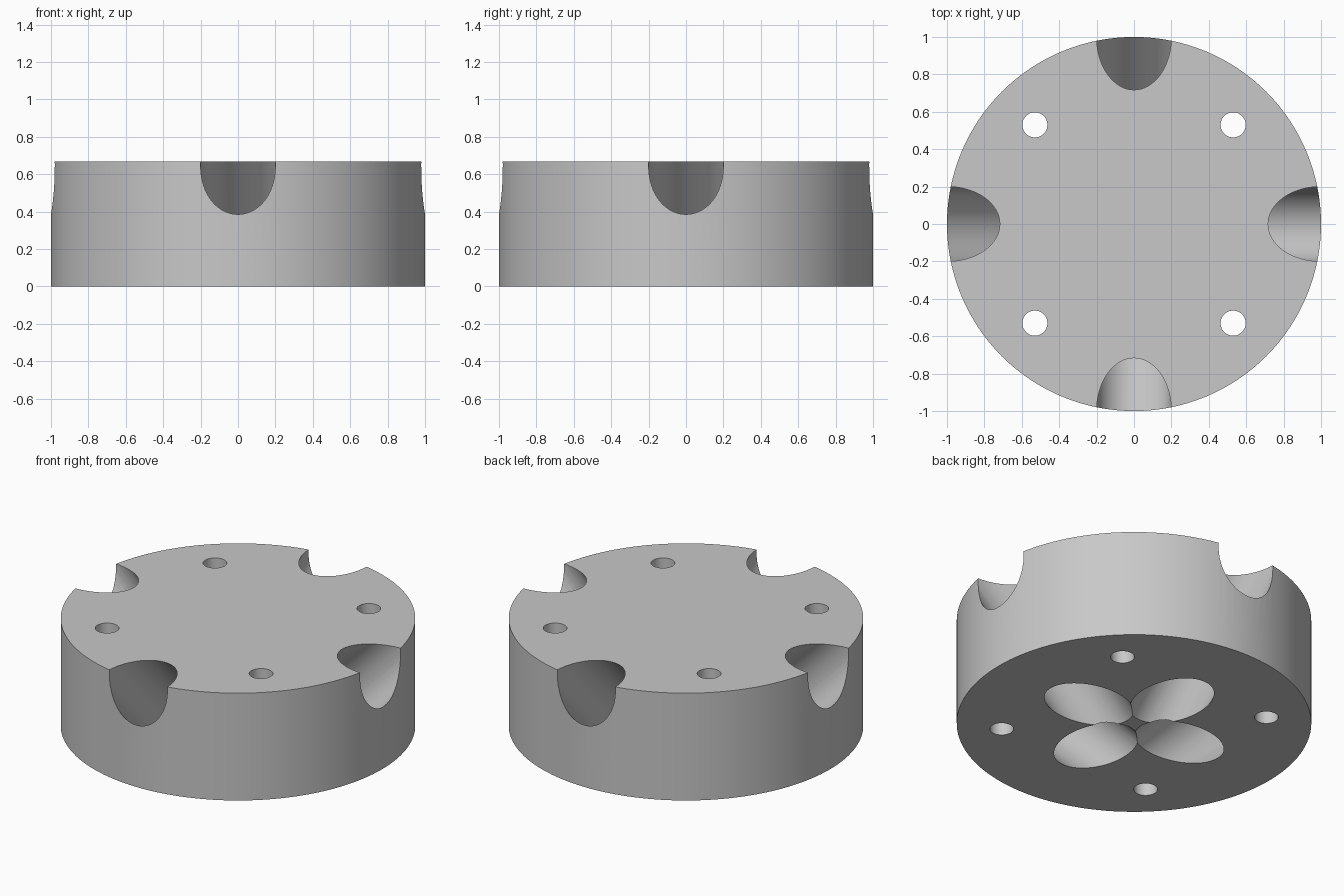
import bpy
import math
from mathutils import Vector, Matrix

HEIGHT = 0.668
BORE_RADIUS = 0.2
PIN_RADIUS = 0.067
PIN_OFFSET = 0.53

if "Cube" in bpy.data.objects:
    bpy.data.objects.remove(bpy.data.objects["Cube"], do_unlink=True)

# Single plain grey
grey = bpy.data.materials.new("plain_grey")
grey.use_nodes = True
colour = (0.58, 0.58, 0.58, 1.0)
grey.diffuse_color = colour
grey.node_tree.nodes["Principled BSDF"].inputs["Base Color"].default_value = colour


def cylinder(name, radius, depth, location, sides, rotation=(0, 0, 0)):
    bpy.ops.mesh.primitive_cylinder_add(
        vertices=sides, radius=radius, depth=depth, location=location, rotation=rotation)
    obj = bpy.context.object
    obj.name = name
    obj.data.materials.append(grey)
    return obj


def cut(target, cutter):
    cutter.hide_render = True
    mod = target.modifiers.new(cutter.name, 'BOOLEAN')
    mod.operation = 'DIFFERENCE'
    mod.solver = 'EXACT'
    mod.object = cutter
    bpy.context.view_layer.objects.active = target
    bpy.ops.object.modifier_apply(modifier=mod.name)
    bpy.data.objects.remove(cutter, do_unlink=True)


# Thick round body
body = cylinder("round_block", 1.0, HEIGHT, (0, 0, HEIGHT / 2), 128)

for i in range(4):
    turn = i * math.pi / 2
    # Slanted bore from the top rim down to the underside near the centre
    rim = Matrix.Rotation(turn, 3, 'Z') @ Vector((1, 0, HEIGHT))
    cut(body, cylinder("slanted_bore", BORE_RADIUS, 3.0, rim, 64, (0, math.pi / 4, turn)))
    # Vertical pin hole between the bores
    spot = Matrix.Rotation(turn, 3, 'Z') @ Vector((PIN_OFFSET, PIN_OFFSET, HEIGHT / 2))
    cut(body, cylinder("pin_hole", PIN_RADIUS, 2.0, spot, 48))

# Smooth round walls, crisp rims
bpy.ops.object.select_all(action='DESELECT')
body.select_set(True)
bpy.context.view_layer.objects.active = body
bpy.ops.object.shade_smooth_by_angle(angle=math.radians(30))
